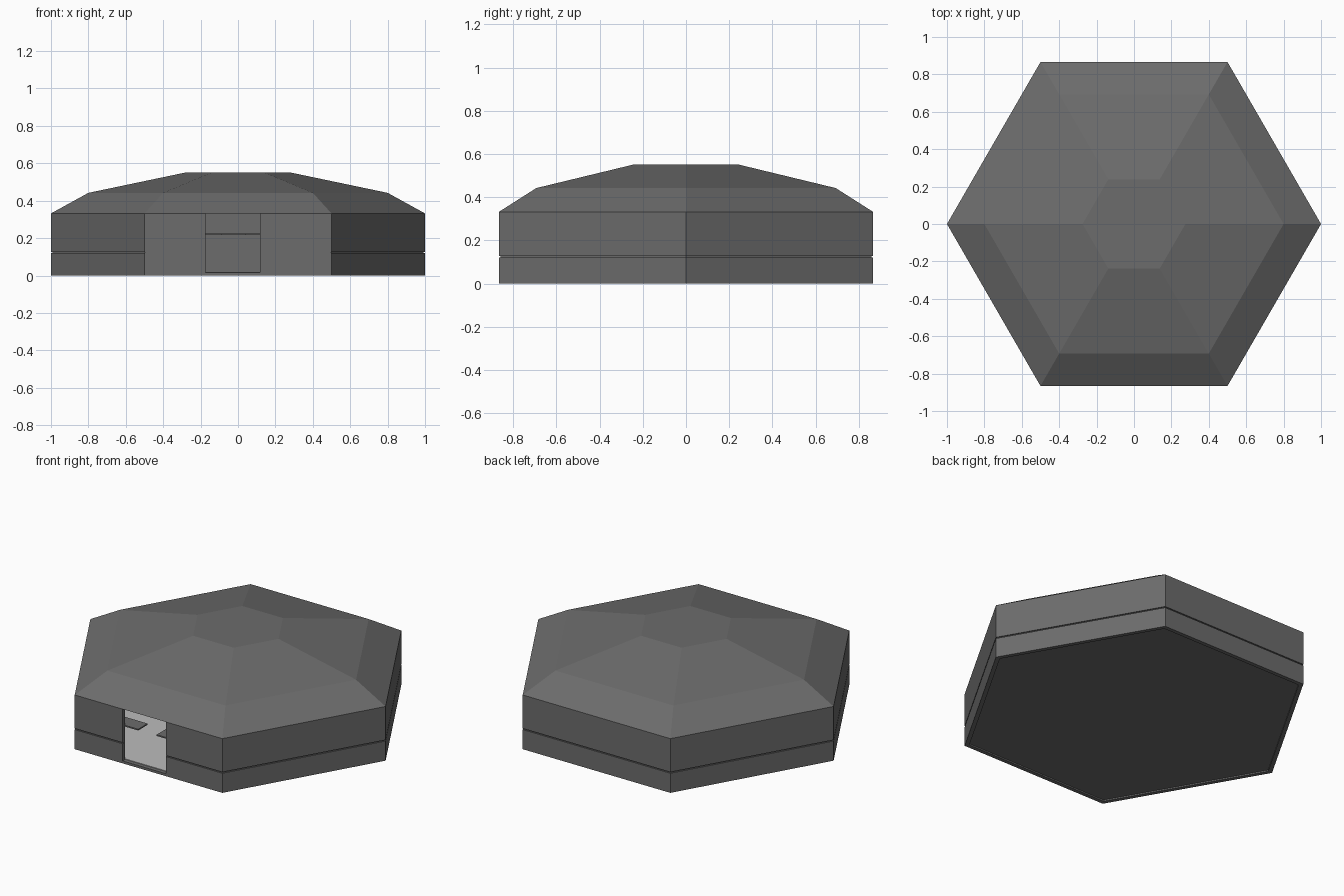
import bpy, bmesh, math

if "Cube" in bpy.data.objects:
    bpy.data.objects.remove(bpy.data.objects["Cube"])


def grey(name, v):
    m = bpy.data.materials.new(name)
    m.diffuse_color = (v, v, v, 1)
    m.use_nodes = True
    m.node_tree.nodes["Principled BSDF"].inputs["Base Color"].default_value = m.diffuse_color
    return m


dark = grey("dark_grey", 0.15)
light = grey("light_grey", 0.5)


def finish(name, bm, mat):
    bmesh.ops.recalc_face_normals(bm, faces=bm.faces)
    me = bpy.data.meshes.new(name)
    bm.to_mesh(me)
    bm.free()
    ob = bpy.data.objects.new(name, me)
    bpy.context.collection.objects.link(ob)
    if mat:
        me.materials.append(mat)
    return ob


def hex_loft(name, profile, mat, closed=False):
    """Sweep a (radius, z) profile around six corners."""
    bm = bmesh.new()
    rings = [[bm.verts.new((r * math.cos(i * math.pi / 3),
                            r * math.sin(i * math.pi / 3), z)) for i in range(6)]
             for r, z in profile]
    pairs = list(zip(rings, rings[1:]))
    if closed:
        pairs.append((rings[-1], rings[0]))
    else:
        bm.faces.new(rings[0])
        bm.faces.new(rings[-1])
    for a, b in pairs:
        for i in range(6):
            j = (i + 1) % 6
            bm.faces.new((a[i], a[j], b[j], b[i]))
    return finish(name, bm, mat)


def box(name, x0, x1, y0, y1, z0, z1):
    bm = bmesh.new()
    bmesh.ops.create_cube(bm, size=1)
    for v in bm.verts:
        v.co = ((x0, x1)[v.co.x > 0], (y0, y1)[v.co.y > 0], (z0, z1)[v.co.z > 0])
    ob = finish(name, bm, None)
    ob.hide_render = True
    ob.hide_set(True)
    return ob


def cut(ob, cutter):
    m = ob.modifiers.new("opening", "BOOLEAN")
    m.operation = "DIFFERENCE"
    m.solver = "EXACT"
    m.object = cutter


# Hexagonal walls with a thin groove, hollow inside
walls = hex_loft("walls", [(1, 0), (1, .12), (.992, .12), (.992, .127), (1, .127),
                           (1, .332), (.972, .332), (.972, 0)], dark, True)
cut(walls, box("door_cutter", -.175, .117, -1, -.8, .015, .4))

# Faceted roof shell
hex_loft("roof", [(1, .332), (.8, .442), (.275, .552), (.265, .535),
                  (.79, .425), (.96, .332)], dark, False).data
roof = bpy.data.objects["roof"].data
bm = bmesh.new()
bm.from_mesh(roof)
# Replace the end caps: one flat top on each skin, open underside rim
bmesh.ops.delete(bm, geom=[f for f in bm.faces if len(f.verts) == 6
                           or abs(f.calc_center_median().z - .5435) < .003],
                 context="FACES_ONLY")
bm.verts.ensure_lookup_table()
ring = lambda z: [v for v in bm.verts if abs(v.co.z - z) < 1e-4]
for z in (.552, .535):
    bm.faces.new(ring(z))
rim = ring(.332)
for i in range(6):
    j = (i + 1) % 6
    bm.faces.new((rim[i], rim[j], rim[j + 6], rim[i + 6]))
bmesh.ops.recalc_face_normals(bm, faces=bm.faces)
bm.to_mesh(roof)
bm.free()

# Base plate and pale floor, set slightly above the wall foot
hex_loft("base_plate", [(.972, .008), (.972, .013)], dark)
hex_loft("floor", [(.971, .0131), (.971, .018)], light)

# Inner counter along the walls, split at the entrance
counter = hex_loft("counter", [(.975, .217), (.975, .225), (.87, .225), (.87, .217)],
                   dark, True)
cut(counter, box("counter_cutter", -.085, .04, -1, -.6, .2, .24))
